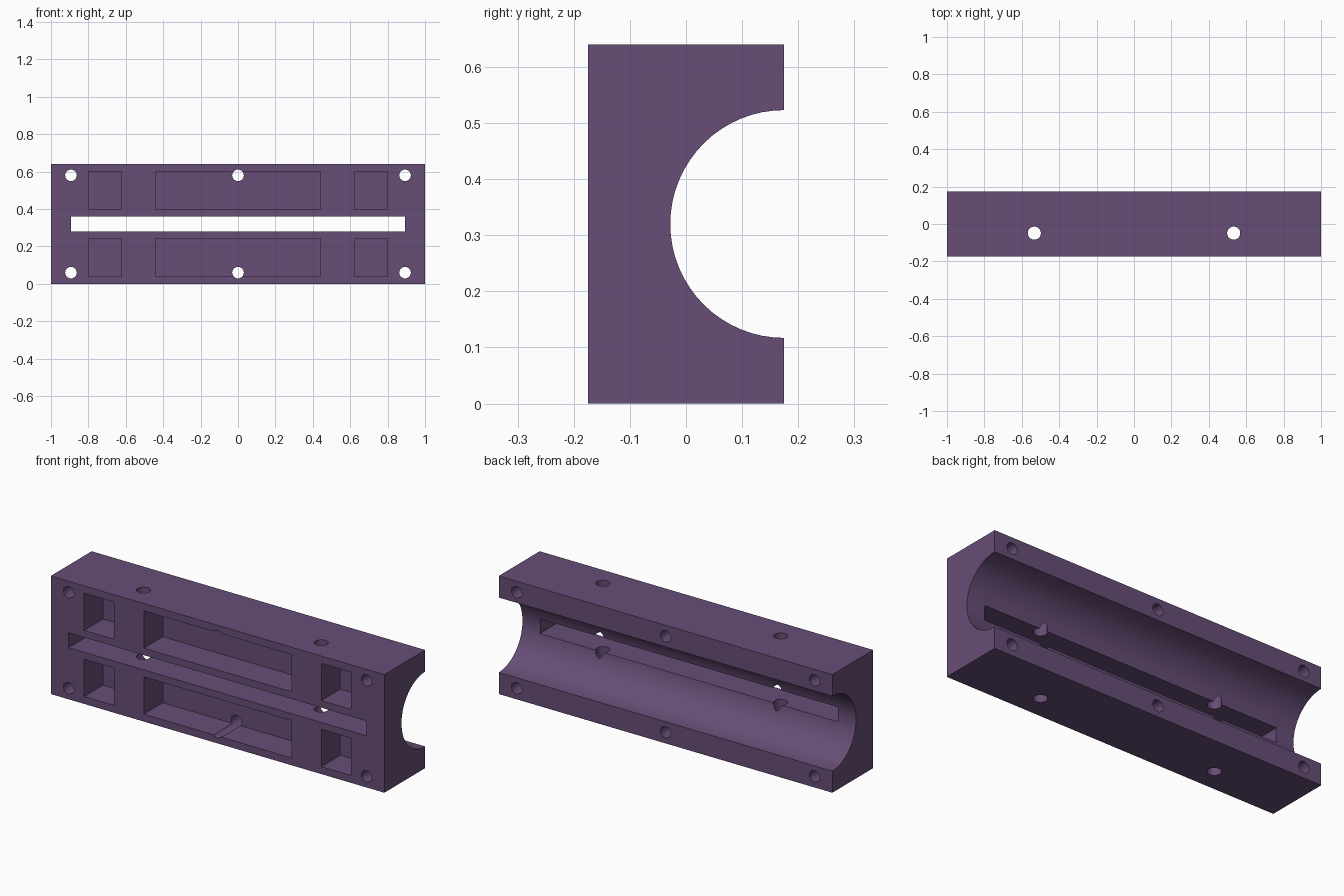
import bpy
from math import pi

if "Cube" in bpy.data.objects:
    bpy.data.objects.remove(bpy.data.objects["Cube"], do_unlink=True)

W, D, H = 2.0, 0.35, 0.64
FRONT, BACK, MID = -D / 2, D / 2, H / 2

# Single purple plastic
COLOUR = (0.135, 0.075, 0.18, 1)
purple = bpy.data.materials.new("purple plastic")
purple.use_nodes = True
purple.diffuse_color = COLOUR
purple.node_tree.nodes["Principled BSDF"].inputs["Base Color"].default_value = COLOUR


def box(name, x0, x1, y0, y1, z0, z1):
    bpy.ops.mesh.primitive_cube_add(
        size=1, location=((x0 + x1) / 2, (y0 + y1) / 2, (z0 + z1) / 2))
    ob = bpy.context.object
    ob.name = name
    ob.scale = (x1 - x0, y1 - y0, z1 - z0)
    bpy.ops.object.transform_apply(location=True, rotation=True, scale=True)
    ob.data.materials.append(purple)
    return ob


def rod(name, radius, length, centre, rotation=(0, 0, 0), sides=32):
    bpy.ops.mesh.primitive_cylinder_add(
        vertices=sides, radius=radius, depth=length, location=centre, rotation=rotation)
    ob = bpy.context.object
    ob.name = name
    bpy.ops.object.transform_apply(location=True, rotation=True, scale=True)
    ob.data.materials.append(purple)
    return ob


def cut(target, cutter):
    mod = target.modifiers.new("cut", "BOOLEAN")
    mod.operation = "DIFFERENCE"
    mod.solver = "EXACT"
    mod.object = cutter
    bpy.context.view_layer.objects.active = target
    bpy.ops.object.modifier_apply(modifier=mod.name)
    bpy.data.objects.remove(cutter, do_unlink=True)


# Main block
block = box("half_clamp_block", -W / 2, W / 2, FRONT, BACK, 0, H)

# Half-round channel along the back
cut(block, rod("channel_cutter", 0.203, 3, (0, BACK, MID), (0, pi / 2, 0), 64))

# Long slot through to the channel
cut(block, box("slot_cutter", -0.893, 0.893, -1, 1, MID - 0.04, MID + 0.04))

# Front pockets, above and below the slot
for z0 in (0.04, 0.398):
    for x0, x1 in ((-0.8, -0.622), (-0.442, 0.442), (0.622, 0.8)):
        cut(block, box("pocket_cutter", x0, x1, -1, FRONT + 0.162, z0, z0 + 0.202))

# Screw holes from front to back
for x in (-0.893, 0, 0.893):
    for z in (0.06, H - 0.06):
        cut(block, rod("screw_hole_cutter", 0.031, 2, (x, 0, z), (pi / 2, 0, 0)))

# Vertical holes from top to bottom
for x in (-0.533, 0.533):
    cut(block, rod("vertical_hole_cutter", 0.035, 3, (x, -0.049, MID)))

# Crisp shading on the flats, smooth bores
bpy.ops.object.select_all(action="DESELECT")
block.select_set(True)
bpy.context.view_layer.objects.active = block
bpy.ops.object.shade_smooth_by_angle(angle=pi / 9)
